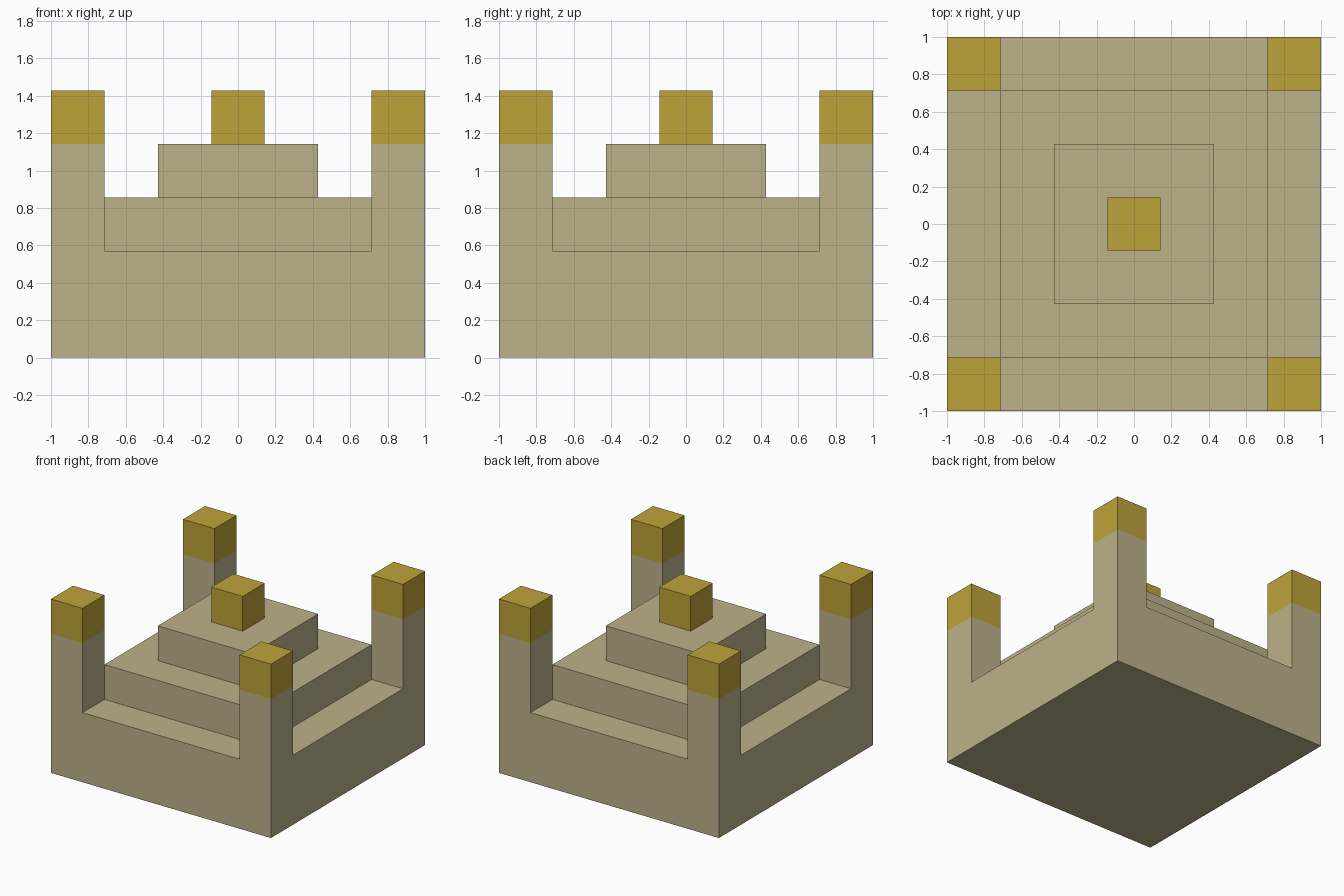
import bpy
import bmesh
from mathutils import Matrix, Vector

U = 2 / 7  # one block

cube = bpy.data.objects.get("Cube")
if cube:
    bpy.data.objects.remove(cube, do_unlink=True)


def material(name, colour):
    mat = bpy.data.materials.new(name)
    mat.use_nodes = True
    mat.diffuse_color = colour
    mat.node_tree.nodes["Principled BSDF"].inputs["Base Color"].default_value = colour
    return mat


sandstone = material("sandstone", (0.51, 0.445, 0.255, 1))
gold = material("gold", (0.515, 0.366, 0.041, 1))


def box(bm, width, height, base):
    size = Matrix.Diagonal((width, width, height, 1))
    bmesh.ops.create_cube(bm, size=1, matrix=Matrix.Translation((0, 0, base + height / 2)) @ size)


def finish(bm, name, mat, location=(0, 0, 0)):
    bmesh.ops.recalc_face_normals(bm, faces=bm.faces)
    mesh = bpy.data.meshes.new(name)
    bm.to_mesh(mesh)
    bm.free()
    mesh.materials.append(mat)
    obj = bpy.data.objects.new(name, mesh)
    obj.location = location
    bpy.context.collection.objects.link(obj)


def raise_face(bm, face, height):
    top = bmesh.ops.extrude_discrete_faces(bm, faces=[face])["faces"][0]
    bmesh.ops.translate(bm, verts=top.verts, vec=(0, 0, height))
    return top


def inset(bm, face):
    bmesh.ops.inset_individual(bm, faces=[face], thickness=U, use_even_offset=True)
    return face


# Square base, cut so that the corners and the centre can rise
bm = bmesh.new()
box(bm, 7 * U, 2 * U, 0)
for axis in (Vector((1, 0, 0)), Vector((0, 1, 0))):
    for side in (-1, 1):
        bmesh.ops.bisect_plane(bm, geom=bm.verts[:] + bm.edges[:] + bm.faces[:],
                               plane_co=axis * side * 2.5 * U, plane_no=axis)
bm.normal_update()
tops = [f for f in bm.faces if f.normal.z > 0.5]
centres = {f: f.calc_center_median() for f in tops}
corners = [f for f in tops if min(abs(centres[f].x), abs(centres[f].y)) > 2 * U]
middle = min(tops, key=lambda f: centres[f].xy.length)

# Corner pillars, left open under their gold caps
hidden = [raise_face(bm, f, 2 * U) for f in corners]

# Two stepped tiers in the middle
tier = raise_face(bm, middle, U)
tier = raise_face(bm, inset(bm, tier), U)
hidden.append(inset(bm, tier))
bmesh.ops.delete(bm, geom=hidden, context="FACES")
finish(bm, "stepped_base", sandstone)

# Gold caps on the pillars and on the upper tier
spots = {"front_right_cap": (-1, -1), "front_left_cap": (1, -1),
         "back_right_cap": (-1, 1), "back_left_cap": (1, 1), "centre_cap": (0, 0)}
for name, (x, y) in spots.items():
    bm = bmesh.new()
    box(bm, U, U, 0)
    bm.normal_update()
    under = [f for f in bm.faces if f.normal.z < -0.5]
    bmesh.ops.delete(bm, geom=under, context="FACES")
    finish(bm, name, gold, (x * 3 * U, y * 3 * U, 4 * U))
